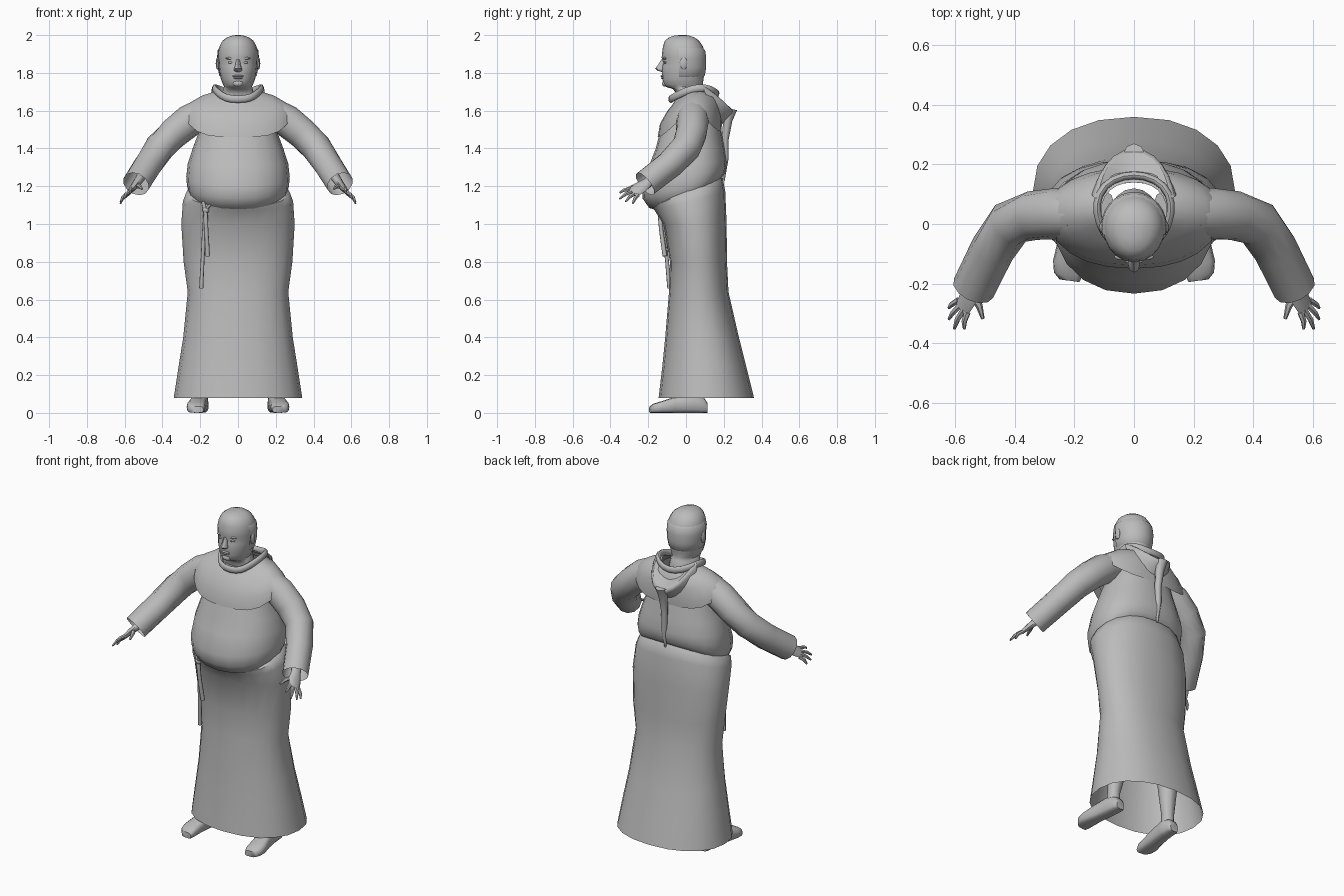
import bpy, bmesh, math
from mathutils import Vector

stone = bpy.data.materials.new("plain_grey")
stone.diffuse_color = (0.5, 0.5, 0.5, 1)


def loft(name, rings, closed=True, caps=(False, False), loop=False, subdiv=0, angle=50):
    """Skin a list of equal-length point rings."""
    bm = bmesh.new()
    rows = [[bm.verts.new(p) for p in r] for r in rings]
    n = len(rows[0])
    pairs = list(zip(rows, rows[1:])) + ([(rows[-1], rows[0])] if loop else [])
    for a, b in pairs:
        for i in range(n if closed else n - 1):
            j = (i + 1) % n
            bm.faces.new((a[i], a[j], b[j], b[i]))
    if caps[0]:
        bm.faces.new(rows[0][::-1])
    if caps[1]:
        bm.faces.new(rows[-1])
    bmesh.ops.recalc_face_normals(bm, faces=bm.faces)
    me = bpy.data.meshes.new(name)
    bm.to_mesh(me)
    bm.free()
    me.materials.append(stone)
    me.shade_smooth()
    me.set_sharp_from_angle(angle=math.radians(angle))
    ob = bpy.data.objects.new(name, me)
    bpy.context.collection.objects.link(ob)
    if subdiv:
        m = ob.modifiers.new("smooth", 'SUBSURF')
        m.levels = m.render_levels = subdiv
    return ob


def spow(v, e):
    return math.copysign(abs(v) ** e, v)


def ring(z, rx, yf, yb, tilt=0, lift=0, yc=None, n=20, e=0.9, a0=-math.pi / 2, span=None):
    """Horizontal body ring: half width, front and back depth, tilt to the back, lift at the sides."""
    yc = (yf + yb) / 2 if yc is None else yc
    pts = []
    for i in range(n):
        a = a0 + (span * i / (n - 1) if span else 2 * math.pi * i / n)
        c, s = math.cos(a), math.sin(a)
        y = yc + (yb - yc if s > 0 else yc - yf) * spow(s, e)
        pts.append((rx * spow(c, e), y, z + tilt * s + lift * c ** 4))
    return pts


def tube(name, pts, radii, ref=(0, 0, 1), n=10, caps=(True, True), loop=False, **kw):
    """Tube along points; radii is one radius or a list, each a number or a (wide, thick) pair."""
    P = [Vector(p) for p in pts]
    k = len(P)
    rings = []
    for i, p in enumerate(P):
        a = P[(i - 1) % k] if loop else P[max(i - 1, 0)]
        b = P[(i + 1) % k] if loop else P[min(i + 1, k - 1)]
        t = (b - a).normalized()
        u = t.cross(Vector(ref)).normalized()
        v = u.cross(t)
        r = radii[i] if isinstance(radii, list) else radii
        ru, rv = r if isinstance(r, tuple) else (r, r)
        rings.append([p + u * ru * math.cos(2 * math.pi * j / n) + v * rv * math.sin(2 * math.pi * j / n)
                      for j in range(n)])
    return loft(name, rings, caps=(False, False) if loop else caps, loop=loop, **kw)


def blob(name, loc, size):
    """Small ellipsoid stacked from rings."""
    x, y, z = loc
    rings = []
    for i in range(1, 8):
        h = math.pi * i / 8
        r = math.sin(h)
        rings.append([(x + size[0] * r * math.cos(j * math.pi / 5), y + size[1] * r * math.sin(j * math.pi / 5),
                       z - size[2] * math.cos(h)) for j in range(10)])
    return loft(name, rings, caps=(True, True))


# Long skirt, open at the hem
loft("robe_skirt", [ring(*r) for r in (
    (.08, .34, -.145, .36), (.25, .314, -.125, .318), (.4, .29, -.11, .28), (.64, .266, -.09, .225),
    (.8, .288, -.085, .217), (1.0, .30, -.12, .215), (1.12, .292, -.165, .208, .05),
    (1.165, .275, -.18, .195, .075), (1.18, .25, -.16, .175, .075))])

# Round belly and chest, hanging over the waist
loft("robe_torso", [ring(*r, yc=.03) for r in (
    (1.155, .25, -.16, .175, .08), (1.165, .258, -.195, .188, .08), (1.2, .27, -.23, .203, .065),
    (1.25, .274, -.234, .213, .05), (1.32, .266, -.195, .215, .01), (1.4, .24, -.16, .205),
    (1.48, .21, -.14, .19), (1.6, .18, -.09, .17), (1.67, .12, -.05, .14))])

# Shoulder cape
loft("shoulder_cape", [ring(*r, yc=.04, n=24) for r in (
    (1.50, .255, -.12, .165, .01, .08), (1.475, .292, -.15, .188, .015, .10),
    (1.53, .284, -.138, .19, 0, .085), (1.60, .25, -.098, .185, 0, .045),
    (1.65, .19, -.072, .17, .02, .03), (1.675, .11, -.05, .14, .02, .03))])

# Rolled collar
half = [(.045, -.082, 1.66), (.085, -.055, 1.677), (.118, 0, 1.705), (.13, .07, 1.725), (.105, .13, 1.715), (.04, .165, 1.69)]
tube("collar_roll", half + [(-x, y, z) for x, y, z in reversed(half)], (.015, .022), loop=True, n=8, subdiv=1)


# Hood folded down the back, with its tail
def mirrored(row):
    return row + [(-x, y, z) for x, y, z in reversed(row[:-1])]


loft("hood", [mirrored(r) for r in (
    [(.10, .09, 1.71), (.085, .13, 1.69), (.05, .165, 1.65), (0, .18, 1.63)],
    [(.125, .085, 1.745), (.112, .165, 1.69), (.07, .235, 1.625), (0, .262, 1.60)],
    [(.138, .09, 1.73), (.122, .17, 1.67), (.076, .242, 1.60), (0, .268, 1.58)],
    [(.145, .10, 1.68), (.125, .16, 1.61), (.065, .185, 1.55), (0, .195, 1.52)])], closed=False, subdiv=1)
tube("hood_tail", [(0, .235, 1.61), (0, .222, 1.55), (0, .207, 1.45), (0, .208, 1.35), (0, .2, 1.23)],
     [.036, (.027, .024), .019, .018, .005], ref=(0, 1, 0), n=8)

# Head and neck
loft("head", [ring(*r, yc=-.01, n=20, e=1.0) for r in (
    (1.62, .095, -.05, .12), (1.69, .085, -.05, .105), (1.715, .078, -.07, .097), (1.725, .072, -.105, .092),
    (1.74, .08, -.12, .09), (1.765, .09, -.124, .092), (1.80, .097, -.128, .099), (1.835, .101, -.127, .103),
    (1.853, .102, -.121, .103), (1.88, .104, -.129, .103), (1.91, .104, -.126, .099), (1.94, .098, -.122, .09),
    (1.97, .082, -.112, .07), (1.988, .058, -.09, .045), (1.998, .028, -.06, .015), (2.0, .008, -.03, 0))],
    caps=(True, True))

# Fringe of hair around the sides and back
loft("hair_fringe", [ring(*r, yc=-.01, n=16, e=1.0, a0=-.25, span=math.pi + .5) for r in (
    (1.775, .088, -.12, .088), (1.785, .099, -.12, .1), (1.83, .108, -.12, .108), (1.88, .111, -.12, .108),
    (1.92, .108, -.12, .102), (1.935, .097, -.12, .088))], closed=False)

# Face details
loft("nose", [ring(z, rx, yf, -.10, n=8) for z, rx, yf in (
    (1.805, .012, -.13), (1.812, .021, -.152), (1.822, .021, -.163), (1.845, .013, -.147), (1.872, .01, -.13))],
    caps=(True, True))
blob("upper_lip", (0, -.124, 1.783), (.03, .011, .006))
blob("lower_lip", (0, -.123, 1.773), (.026, .011, .006))
blob("chin", (0, -.108, 1.744), (.03, .02, .018))

for side, s in (("right", -1), ("left", 1)):
    def m(p):
        return (p[0] * s, p[1], p[2])

    blob(side + "_eye", m((.038, -.107, 1.855)), (.016, .011, .007))
    blob(side + "_brow", m((.04, -.11, 1.877)), (.026, .012, .007))
    blob(side + "_ear", m((.107, -.012, 1.85)), (.011, .02, .034))

    # Wide sleeve
    tube(side + "_sleeve", [m(p) for p in (
        (.19, .035, 1.585), (.26, .035, 1.545), (.34, .028, 1.48), (.415, .002, 1.405), (.475, -.085, 1.315),
        (.54, -.217, 1.212))], [.08, .086, .083, .08, .075, .073], n=12, caps=(True, False))

    # Hand: flat palm, four fingers and thumb
    ref = m((.72, 0, .69))
    tube(side + "_palm", [m(p) for p in (
        (.47, -.08, 1.315), (.535, -.205, 1.217), (.556, -.245, 1.192), (.578, -.285, 1.163))],
        [.032, (.03, .022), (.04, .017), (.036, .011)], ref=ref, n=10)
    tips = [(.57, -.352, 1.165), (.604, -.352, 1.133), (.622, -.32, 1.118), (.622, -.282, 1.108)]
    for i, tip in enumerate(tips):
        root = Vector((.575, -.277, 1.168)) + Vector((.05, .07, -.055)) * (i - 1.5) * .2
        mid = root.lerp(Vector(tip), .55) + Vector((.005, 0, .006))
        tube("%s_finger_%d" % (side, i + 1), [m(root), m(mid), m(tip)], [.011, .0095, .005], ref=ref, n=6)
    tube(side + "_thumb", [m(p) for p in ((.545, -.235, 1.2), (.52, -.275, 1.2), (.508, -.318, 1.185))],
         [.015, .012, .006], n=6)

    # Bare foot, lofted from heel to toes
    rings = []
    for y, cx, hw, h in ((.115, .195, .026, .05), (.095, .195, .04, .08), (.03, .2, .042, .1), (-.06, .212, .045, .085),
                         (-.13, .222, .05, .062), (-.17, .222, .047, .05), (-.19, .217, .034, .035)):
        rings.append([(s * (cx + hw * spow(math.cos(a), .6)), y + .15 * (cx + hw * math.cos(a) - .22) * (y < -.1),
                       h * (.5 + .5 * spow(math.sin(a), .6)))
                      for a in (2 * math.pi * j / 12 for j in range(12))])
    loft(side + "_foot", rings, caps=(True, True))

    # Leg inside the skirt
    tube(side + "_leg", [m(p) for p in ((.197, .055, .05), (.195, .058, .13), (.18, .075, .3), (.165, .06, .5), (.14, .05, .8))],
         [.038, .036, .056, .055, .08], ref=(0, 1, 0))

# Hanging waist cord with two ends and a small knot
tube("cord_long_end", [(-.155, -.15, 1.12), (-.172, -.135, 1.06), (-.18, -.118, .95), (-.188, -.1, .8), (-.195, -.088, .66)],
     [.011, .011, .011, .01, .011], ref=(0, 1, 0), n=8)
tube("cord_short_end", [(-.185, -.14, 1.12), (-.172, -.14, 1.07), (-.168, -.132, .97), (-.16, -.112, .83)],
     [.01, .011, .011, .012], ref=(0, 1, 0), n=8)
blob("cord_knot", (-.17, -.14, 1.075), (.018, .014, .018))
tube("cord_loop", [(-.17, -.14, 1.08), (-.15, -.155, 1.1), (-.13, -.16, 1.12)], [.009, .01, .007], ref=(0, 1, 0), n=6)
